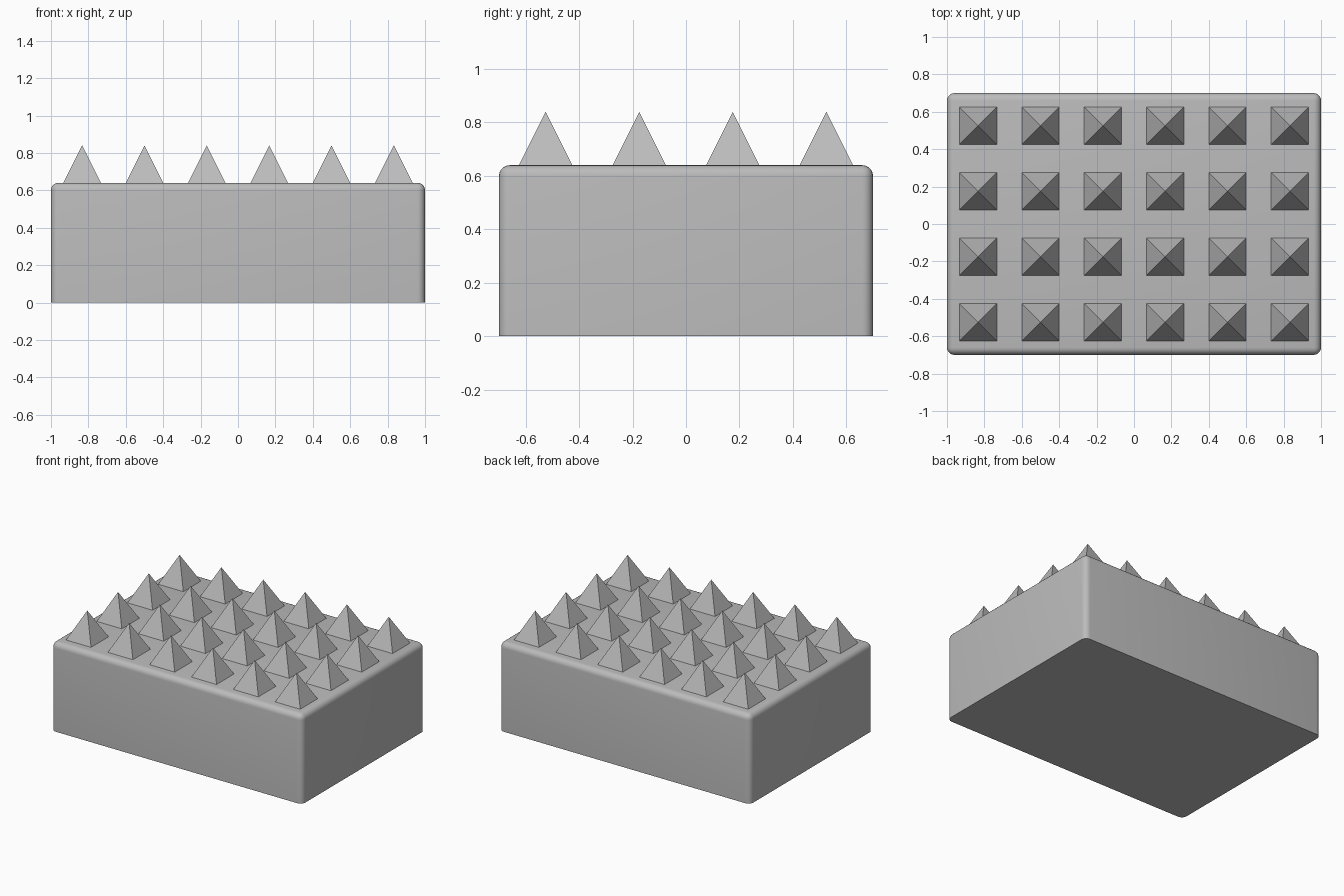
import bpy
import bmesh
from mathutils import Matrix

cube = bpy.data.objects.get("Cube")
if cube:
    bpy.data.objects.remove(cube, do_unlink=True)

WIDTH, DEPTH, HEIGHT, ROUND = 2.0, 1.4, 0.64, 0.04
COLUMNS, ROWS, SPIKE = 6, 4, 0.2

grey = bpy.data.materials.new("plain grey")
grey.use_nodes = True
colour = (0.5, 0.5, 0.5, 1)
grey.diffuse_color = colour
grey.node_tree.nodes["Principled BSDF"].inputs["Base Color"].default_value = colour


def add_object(name, bm):
    mesh = bpy.data.meshes.new(name)
    bm.to_mesh(mesh)
    bm.free()
    mesh.materials.append(grey)
    obj = bpy.data.objects.new(name, mesh)
    bpy.context.collection.objects.link(obj)
    return obj


# Block: rounded on the top and upright edges, sharp around the base
bm = bmesh.new()
bmesh.ops.create_cube(bm, size=1, matrix=Matrix.Translation((0, 0, HEIGHT / 2))
                      @ Matrix.Diagonal((WIDTH, DEPTH, HEIGHT, 1)))
upper = [e for e in bm.edges if any(v.co.z > HEIGHT / 2 for v in e.verts)]
bmesh.ops.bevel(bm, geom=upper, offset=ROUND, segments=5, profile=0.5,
                affect='EDGES', clamp_overlap=True)
bmesh.ops.recalc_face_normals(bm, faces=bm.faces)
block = add_object("block", bm)
bpy.context.view_layer.objects.active = block
block.select_set(True)
bpy.ops.object.shade_smooth_by_angle(angle=0.6)
block.select_set(False)

# Spikes: an even grid of square pyramids standing on the block
bm = bmesh.new()
for col in range(COLUMNS):
    for row in range(ROWS):
        x = ((col + 0.5) / COLUMNS - 0.5) * WIDTH
        y = ((row + 0.5) / ROWS - 0.5) * DEPTH
        spot = Matrix.Translation((x, y, HEIGHT + SPIKE / 2))
        turn = Matrix.Rotation(0.7853982, 4, 'Z')
        bmesh.ops.create_cone(bm, cap_ends=True, segments=4, radius1=SPIKE / 2 ** 0.5,
                              radius2=0, depth=SPIKE, matrix=spot @ turn)
bmesh.ops.remove_doubles(bm, verts=bm.verts, dist=0.0001)
add_object("spikes", bm)
